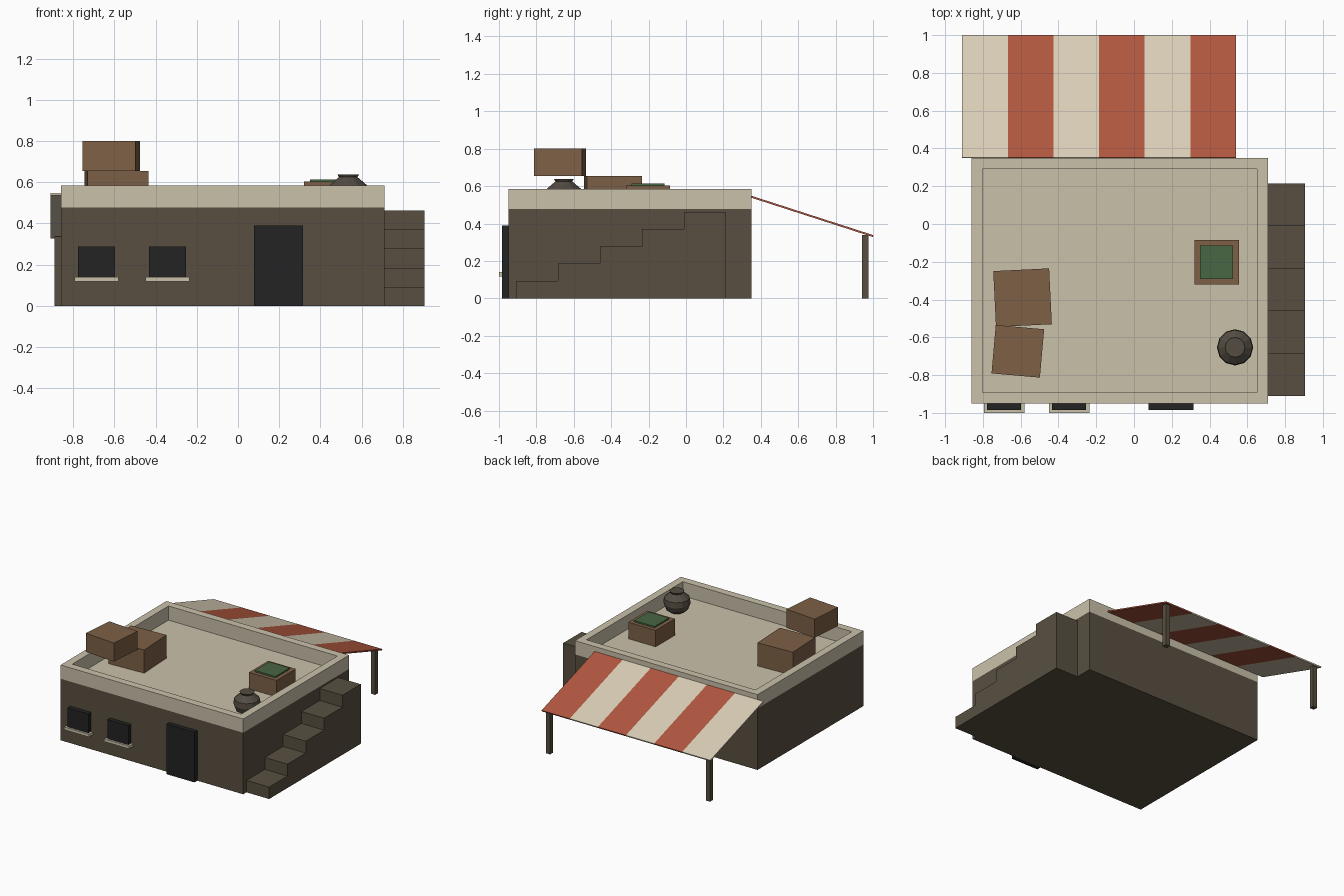
import bpy, bmesh, math
from mathutils import Matrix

if "Cube" in bpy.data.objects:
    bpy.data.objects.remove(bpy.data.objects["Cube"], do_unlink=True)


def material(name, rgb):
    lin = [((c / 255 + 0.055) / 1.055) ** 2.4 for c in rgb] + [1]
    mat = bpy.data.materials.new(name)
    mat.use_nodes = True
    mat.diffuse_color = lin
    mat.node_tree.nodes["Principled BSDF"].inputs["Base Color"].default_value = lin
    return mat


WALL = material("dark mud wall", (88, 79, 65))
PLASTER = material("pale plaster", (202, 193, 170))
CLOTH = material("cream cloth", (219, 207, 183))
RED = material("red cloth", (178, 88, 64))
WOOD = material("crate wood", (125, 96, 70))
GREEN = material("plant green", (72, 102, 68))
BLACK = material("dark opening", (35, 35, 35))
CLAY = material("dark clay", (84, 76, 66))


def finish(name, bm, *mats):
    bmesh.ops.recalc_face_normals(bm, faces=bm.faces)
    mesh = bpy.data.meshes.new(name)
    bm.to_mesh(mesh)
    bm.free()
    for m in mats:
        mesh.materials.append(m)
    obj = bpy.data.objects.new(name, mesh)
    bpy.context.collection.objects.link(obj)
    return obj


def box_mesh(x, y, z):
    bm = bmesh.new()
    bmesh.ops.create_cube(bm, size=1)
    for v in bm.verts:
        v.co = [r[0] if c < 0 else r[1] for c, r in zip(v.co, (x, y, z))]
    return bm


def box(name, mat, x, y, z):
    return finish(name, box_mesh(x, y, z), mat)


# House body with a recessed roof and a pale parapet
FLOOR, BAND, TOP = 0.475, 0.478, 0.585
bm = box_mesh((-0.86, 0.71), (-0.95, 0.35), (0, TOP))
bmesh.ops.bisect_plane(bm, geom=bm.verts[:] + bm.edges[:] + bm.faces[:],
                       plane_co=(0, 0, BAND), plane_no=(0, 0, 1))
roof = max(bm.faces, key=lambda f: f.calc_center_median().z)
bmesh.ops.inset_region(bm, faces=[roof], thickness=0.083)
inner = bmesh.ops.extrude_discrete_faces(bm, faces=[roof])["faces"][0]
for v in inner.verts:
    v.co.z = FLOOR
for f in bm.faces:
    f.material_index = int(f.calc_center_median().z > FLOOR - 0.01)
finish("house", bm, WALL, PLASTER)

# Outside staircase, one stepped profile extruded sideways
STEPS, RUN, RISE, START = 5, 0.225, 0.0925, -0.91
profile = [(START, 0)]
for i in range(STEPS):
    profile += [(START + i * RUN, (i + 1) * RISE), (START + (i + 1) * RUN, (i + 1) * RISE)]
profile.append((START + STEPS * RUN, 0))
bm = bmesh.new()
side = bm.faces.new([bm.verts.new((0.71, y, z)) for y, z in profile])
out = bmesh.ops.extrude_face_region(bm, geom=[side])["geom"]
bmesh.ops.translate(bm, vec=(0.195, 0, 0),
                    verts=[g for g in out if isinstance(g, bmesh.types.BMVert)])
finish("staircase", bm, WALL)

# Door, windows and sills
box("door", BLACK, (0.077, 0.315), (-0.985, -0.95), (0, 0.39))
for side_name, x in (("right", -0.687), ("middle", -0.343)):
    box(side_name + "_window", BLACK, (x - 0.09, x + 0.09), (-0.985, -0.95), (0.14, 0.288))
    box(side_name + "_sill", PLASTER, (x - 0.107, x + 0.107), (-1, -0.95), (0.118, 0.14))

# Striped awning sloping down to the back
bm = bmesh.new()
bmesh.ops.create_grid(bm, x_segments=6, y_segments=1, size=0.5)
for v in bm.verts:
    t = v.co.y + 0.5
    v.co = (-0.91 + 1.45 * (v.co.x + 0.5), 0.35 + 0.65 * t, 0.543 - 0.21 * t)
for f in bm.faces:
    f.material_index = int((f.calc_center_median().x + 0.91) / 1.45 * 6) % 2
awning = finish("awning", bm, CLOTH, RED)
thick = awning.modifiers.new("thickness", "SOLIDIFY")
thick.thickness = 0.01
thick.offset = 0
for side_name, x in (("right", -0.872), ("left", 0.503)):
    box(side_name + "_awning_post", WALL, (x - 0.018, x + 0.018), (0.94, 0.976), (0, 0.338))


# Crates stacked on the roof, each slightly turned
def crate(name, x, y, z, width, height, angle):
    h = width / 2
    obj = box(name, WOOD, (-h, h), (-h, h), (0, height))
    obj.data.transform(Matrix.Translation((x, y, z)) @ Matrix.Rotation(math.radians(angle), 4, "Z"))


crate("lower_crate", -0.59, -0.39, FLOOR, 0.296, 0.18, 2.8)
crate("upper_crate", -0.615, -0.674, 0.655, 0.257, 0.145, -5)

# Planter with greenery
crate("planter", 0.438, -0.203, FLOOR, 0.236, 0.128, 0)
box("greenery", GREEN, (0.35, 0.525), (-0.291, -0.114), (0.59, 0.614))

# Round clay pot, a spun profile
bm = bmesh.new()
SIDES = 12
rings = []
for r, z in ((0.045, FLOOR), (0.08, 0.499), (0.096, 0.543), (0.092, 0.585),
             (0.045, 0.625), (0.053, 0.638)):
    rings.append([bm.verts.new((0.535 + r * math.cos(math.tau * i / SIDES),
                                -0.653 + r * math.sin(math.tau * i / SIDES), z))
                  for i in range(SIDES)])
for a, b in zip(rings, rings[1:]):
    for i in range(SIDES):
        j = (i + 1) % SIDES
        bm.faces.new((a[i], a[j], b[j], b[i]))
bm.faces.new(rings[0])
bm.faces.new(rings[-1])
finish("clay_pot", bm, CLAY)
